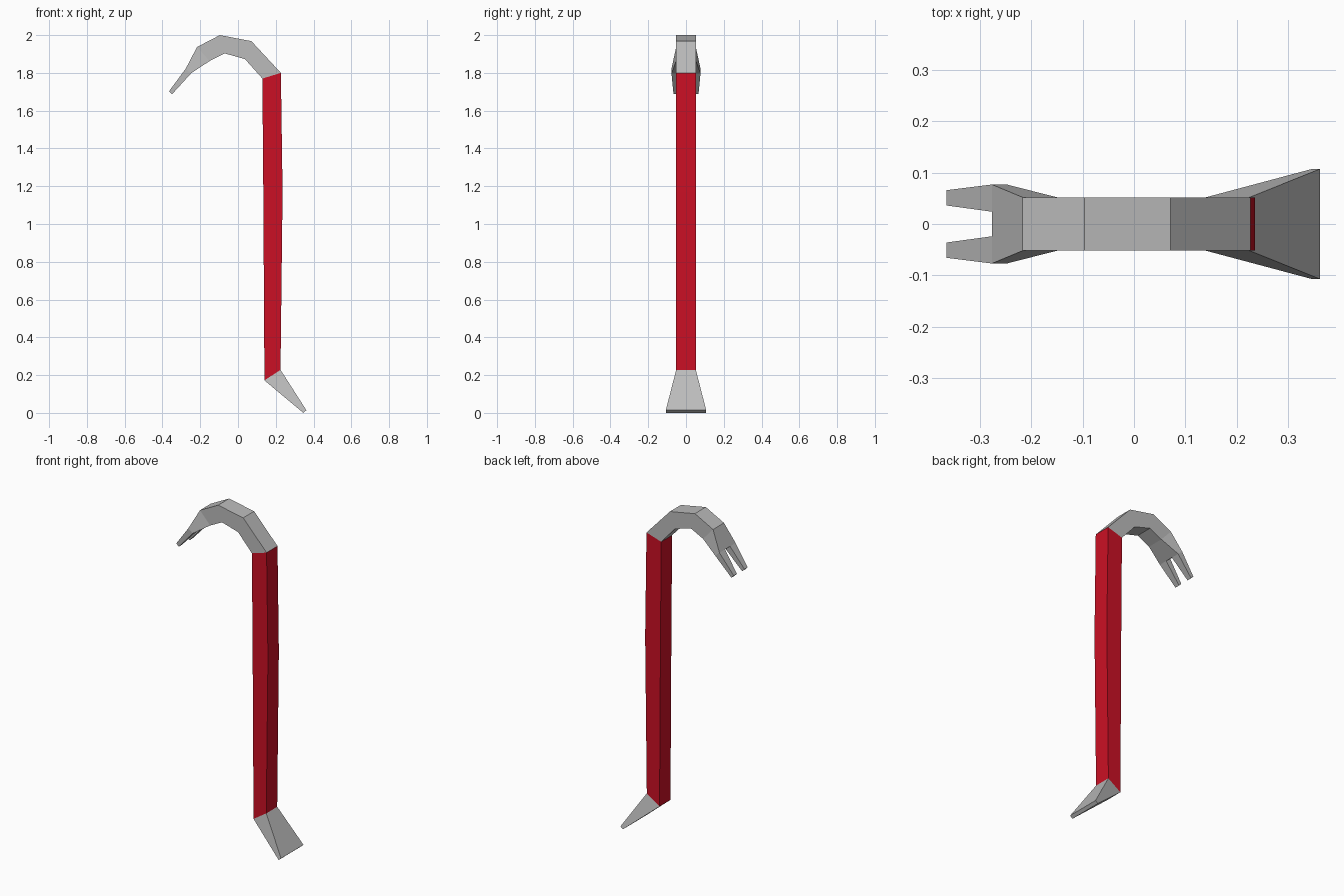
import bpy
import bmesh

cube = bpy.data.objects.get("Cube")
if cube:
    bpy.data.objects.remove(cube, do_unlink=True)


def make_material(name, rgb):
    mat = bpy.data.materials.new(name)
    mat.use_nodes = True
    mat.diffuse_color = (*rgb, 1)
    bsdf = next(n for n in mat.node_tree.nodes if n.type == 'BSDF_PRINCIPLED')
    bsdf.inputs["Base Color"].default_value = (*rgb, 1)
    return mat


steel = make_material("bare steel", (0.50, 0.50, 0.50))
red = make_material("red paint", (0.60, 0.005, 0.018))


def loft(name, rings, mat, cap_start=False, cap_end=False):
    """Skin four-cornered rings: (outer x, z), (inner x, z), y low, y high."""
    bm = bmesh.new()
    loops = []
    for (ox, oz), (ix, iz), lo, hi in rings:
        corners = [(ox, lo, oz), (ox, hi, oz), (ix, hi, iz), (ix, lo, iz)]
        loops.append([bm.verts.new(c) for c in corners])
    for a, b in zip(loops, loops[1:]):
        for i in range(4):
            j = (i + 1) % 4
            bm.faces.new((a[i], a[j], b[j], b[i]))
    caps = [bm.faces.new(loops[0]), bm.faces.new(loops[-1])]
    bmesh.ops.recalc_face_normals(bm, faces=bm.faces)
    # Leave the joints between neighbouring parts open
    hidden = [f for f, keep in zip(caps, (cap_start, cap_end)) if not keep]
    bmesh.ops.delete(bm, geom=hidden, context='FACES_ONLY')
    mesh = bpy.data.meshes.new(name)
    bm.to_mesh(mesh)
    bm.free()
    mesh.materials.append(mat)
    obj = bpy.data.objects.new(name, mesh)
    bpy.context.collection.objects.link(obj)
    return obj


def ring(outer, inner, half):
    return outer, inner, -half, half


BAR = 0.052     # half width of the bar
FLARE = 0.077   # half width at the root of the claw

# Sections shared by neighbouring parts
shaft_bottom = ring((0.225, 0.228), (0.140, 0.172), BAR)
shaft_top = ring((0.227, 1.800), (0.129, 1.770), BAR)
claw_outer, claw_inner = (-0.277, 1.822), (-0.248, 1.798)
tip_outer, tip_inner = (-0.365, 1.703), (-0.349, 1.687)

# Painted shaft with a slight swell
loft("shaft", [shaft_bottom, ring((0.236, 1.17), (0.134, 1.17), BAR), shaft_top], red)

# Flared chisel foot
loft("chisel_foot", [shaft_bottom, ring((0.362, 0.014), (0.346, 0.0), 0.107)],
     steel, cap_end=True)

# Curved neck, widening towards the claw
loft("hook_neck", [
    shaft_top,
    ring((0.071, 1.968), (0.037, 1.873), BAR),
    ring((-0.096, 2.000), (-0.070, 1.903), BAR),
    ring((-0.217, 1.937), (-0.150, 1.863), BAR),
    ring(claw_outer, claw_inner, FLARE),
], steel, cap_end=True)

# Two tapering prongs with the nail slot between them
for name, side in (("front_prong", -1), ("back_prong", 1)):
    root = sorted((side * 0.024, side * FLARE))
    tip = sorted((side * 0.036, side * 0.066))
    loft(name, [(claw_outer, claw_inner, *root), (tip_outer, tip_inner, *tip)],
         steel, cap_end=True)
